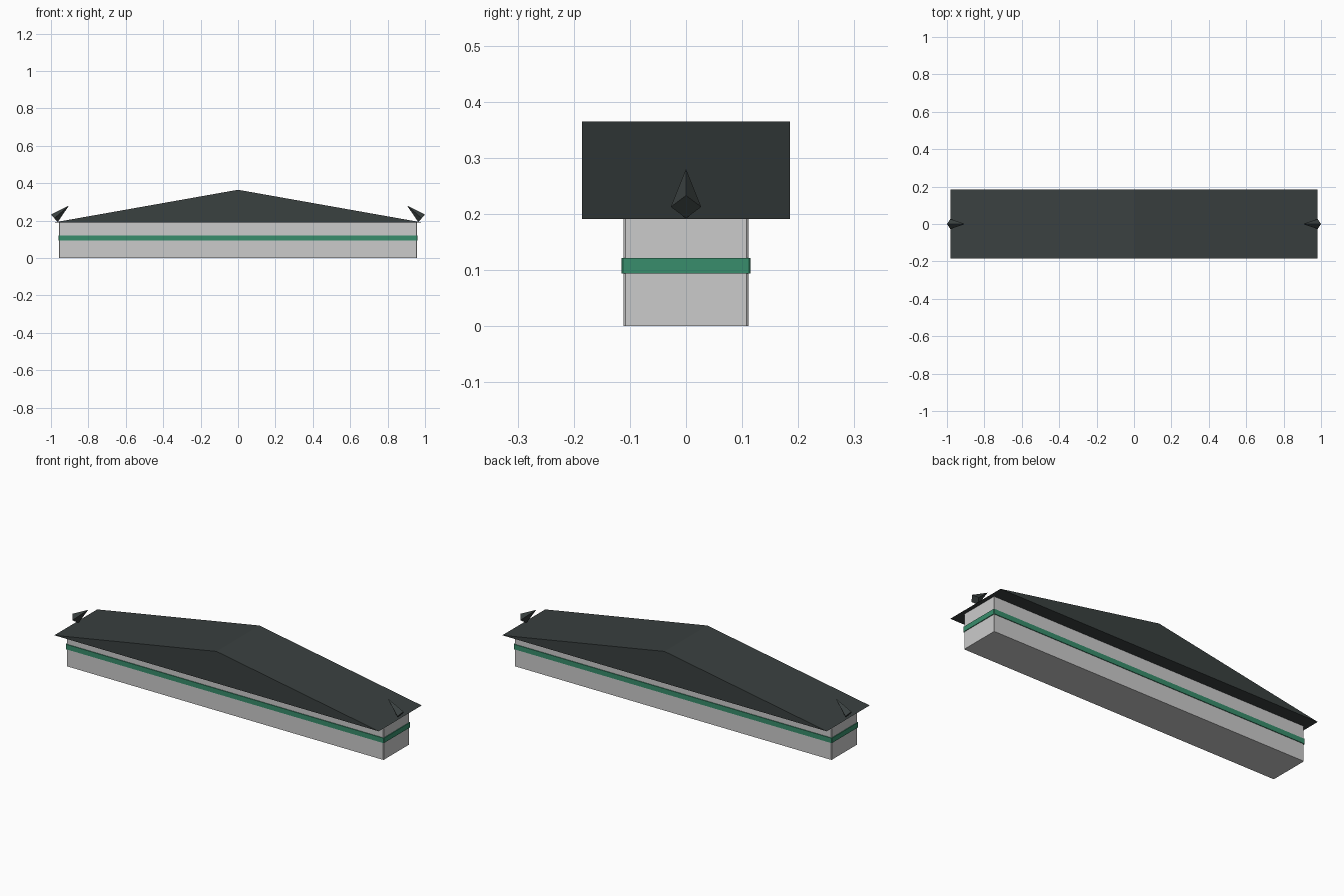
import bpy
import bmesh
from mathutils import Vector, Matrix

cube = bpy.data.objects.get("Cube")
if cube:
    bpy.data.objects.remove(cube, do_unlink=True)


def material(name, color):
    mat = bpy.data.materials.new(name)
    mat.use_nodes = True
    mat.diffuse_color = (*color, 1)
    mat.node_tree.nodes["Principled BSDF"].inputs["Base Color"].default_value = (*color, 1)
    return mat


def add_object(name, bm, mat):
    bmesh.ops.recalc_face_normals(bm, faces=bm.faces)
    mesh = bpy.data.meshes.new(name)
    bm.to_mesh(mesh)
    bm.free()
    mesh.materials.append(mat)
    obj = bpy.data.objects.new(name, mesh)
    bpy.context.collection.objects.link(obj)
    return obj


def box(name, half_x, half_y, z0, z1, mat):
    """Box with slightly chamfered upright corners."""
    bm = bmesh.new()
    bmesh.ops.create_cube(bm, size=1)
    for v in bm.verts:
        v.co = (v.co.x * 2 * half_x, v.co.y * 2 * half_y, z1 if v.co.z > 0 else z0)
    upright = [e for e in bm.edges if abs(e.verts[0].co.z - e.verts[1].co.z) > 0.01]
    bmesh.ops.bevel(bm, geom=upright, offset=0.003, segments=1, affect='EDGES')
    return add_object(name, bm, mat)


wall_grey = material("wall grey", (0.6, 0.6, 0.6))
band_green = material("band green", (0.04, 0.27, 0.15))
roof_slate = material("roof slate", (0.042, 0.052, 0.051))

# Walls and the green band wrapped around them
box("walls", 0.957, 0.111, 0, 0.192, wall_grey)
box("wall_band", 0.961, 0.115, 0.094, 0.121, band_green)

# Shallow gabled roof: a triangle extruded from front to back
bm = bmesh.new()
profile = [(-0.98, 0.191), (0.98, 0.191), (0, 0.365)]
gable = bm.faces.new([bm.verts.new((x, -0.185, z)) for x, z in profile])
extruded = bmesh.ops.extrude_face_region(bm, geom=[gable], use_keep_orig=True)
moved = [g for g in extruded["geom"] if isinstance(g, bmesh.types.BMVert)]
bmesh.ops.translate(bm, verts=moved, vec=(0, 0.37, 0))
add_object("roof", bm, roof_slate)

# Four-sided spikes at both ends, pointing up and inwards
for side, name in ((1, "left_finial"), (-1, "right_finial")):
    axis = Vector((-0.078 * side, 0, 0.0675))
    across = Vector((0, 1, 0))
    third = axis.normalized().cross(across)
    turn = Matrix((across, third, axis.normalized())).transposed().to_4x4()
    centre = Vector((0.982 * side, 0, 0.2125)) + axis / 2
    bm = bmesh.new()
    bmesh.ops.create_cone(bm, cap_ends=True, segments=4, radius1=0.027, radius2=0,
                          depth=axis.length, matrix=Matrix.Translation(centre) @ turn)
    bmesh.ops.remove_doubles(bm, verts=bm.verts, dist=0.0001)
    add_object(name, bm, roof_slate)
